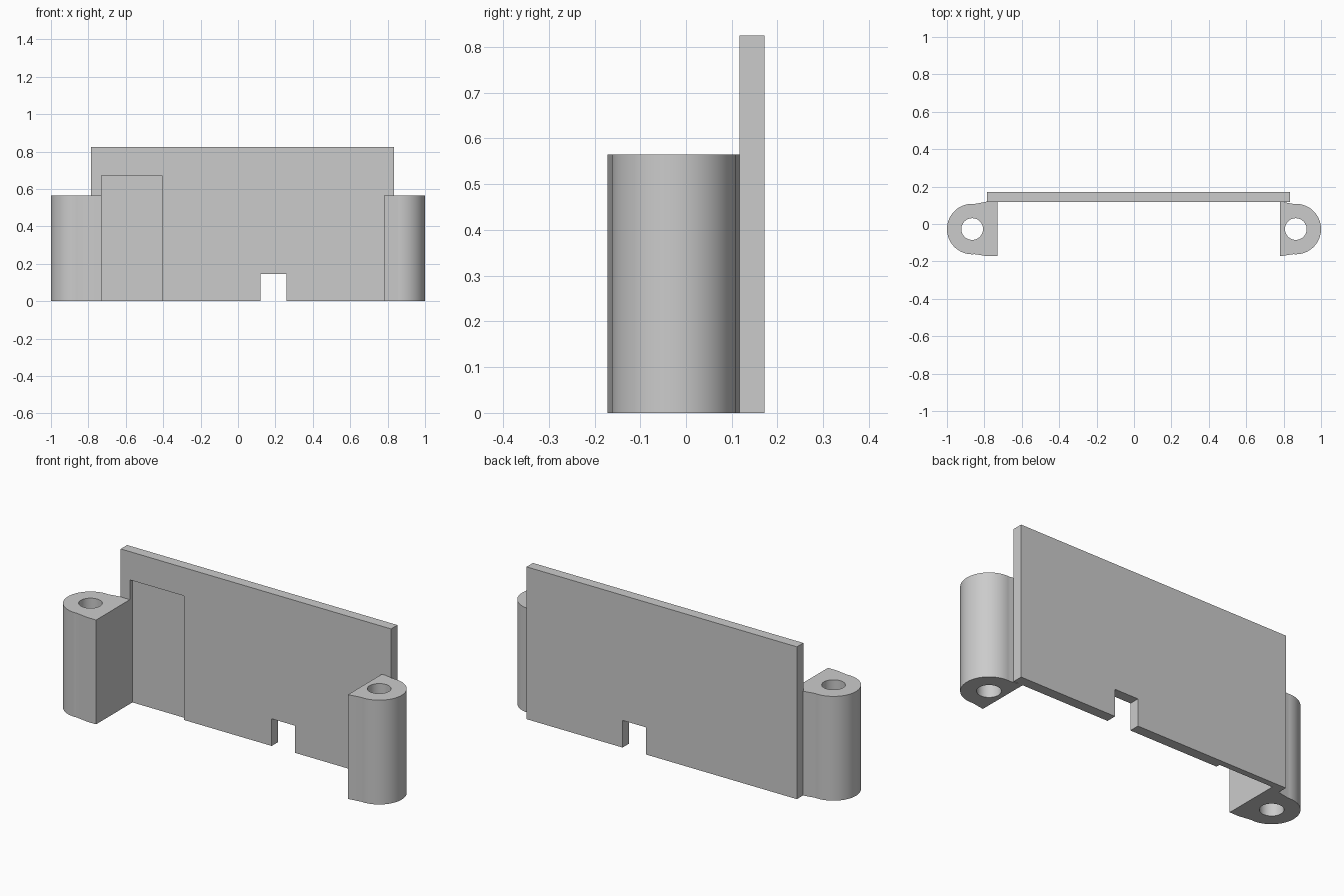
import bpy
import bmesh
from math import cos, sin, pi

cube = bpy.data.objects.get("Cube")
if cube:
    bpy.data.objects.remove(cube, do_unlink=True)

grey = bpy.data.materials.new("plain grey")
grey.use_nodes = True
colour = (0.6, 0.6, 0.6, 1)
grey.diffuse_color = colour
grey.node_tree.nodes["Principled BSDF"].inputs["Base Color"].default_value = colour


def prism(name, outline, z0, z1):
    """Extrude a flat outline of (x, y) points from z0 up to z1."""
    bm = bmesh.new()
    base = bm.faces.new([bm.verts.new((x, y, z0)) for x, y in outline])
    top = bmesh.ops.extrude_face_region(bm, geom=[base])["geom"]
    verts = [v for v in top if isinstance(v, bmesh.types.BMVert)]
    bmesh.ops.translate(bm, verts=verts, vec=(0, 0, z1 - z0))
    bmesh.ops.recalc_face_normals(bm, faces=bm.faces)
    mesh = bpy.data.meshes.new(name)
    bm.to_mesh(mesh)
    bm.free()
    mesh.materials.append(grey)
    obj = bpy.data.objects.new(name, mesh)
    bpy.context.collection.objects.link(obj)
    return obj


def box(name, x0, x1, y0, y1, z0, z1):
    return prism(name, [(x0, y0), (x1, y0), (x1, y1), (x0, y1)], z0, z1)


def arc(cx, cy, r, start, end, steps):
    angles = [start + (end - start) * i / steps for i in range(steps + 1)]
    return [(cx + r * cos(a), cy + r * sin(a)) for a in angles]


def activate(obj):
    bpy.ops.object.select_all(action="DESELECT")
    obj.select_set(True)
    bpy.context.view_layer.objects.active = obj


def cut(obj, cutter):
    cutter.hide_render = True
    mod = obj.modifiers.new("cut", "BOOLEAN")
    mod.operation = "DIFFERENCE"
    mod.solver = "EXACT"
    mod.object = cutter
    activate(obj)
    bpy.ops.object.modifier_apply(modifier=mod.name)
    bpy.data.objects.remove(cutter, do_unlink=True)


FRONT, BACK = 0.117, 0.172

# Upright plate with a cable notch and a shallow recess on its front
plate = box("back_plate", -0.785, 0.835, FRONT, BACK, 0, 0.825)
cut(plate, box("notch_cutter", 0.12, 0.26, 0, 0.3, -0.1, 0.147))
cut(plate, box("recess_cutter", -0.73, -0.407, 0, FRONT + 0.022, -0.1, 0.672))

# Screw posts: rounded outer side, flaring to a flat inner face, bored through
for name, side, inner in (("right_post", -1, 0.73), ("left_post", 1, 0.78)):
    cx, cy = 0.865, -0.027
    outline = arc(cx, cy, 0.135, -pi / 2 - 0.1, pi / 2 + 0.1, 48)
    outline += [(0.785, FRONT + 0.003), (inner, FRONT + 0.003),
                (inner, -BACK), (0.785, -BACK)]
    post = prism(name, [(side * x, y) for x, y in outline], 0, 0.565)
    cut(post, prism("bore_cutter", arc(side * cx, cy, 0.058, 0, 2 * pi * 47 / 48, 47),
                    -0.1, 0.7))
    activate(post)
    bpy.ops.object.shade_smooth_by_angle(angle=0.5)
